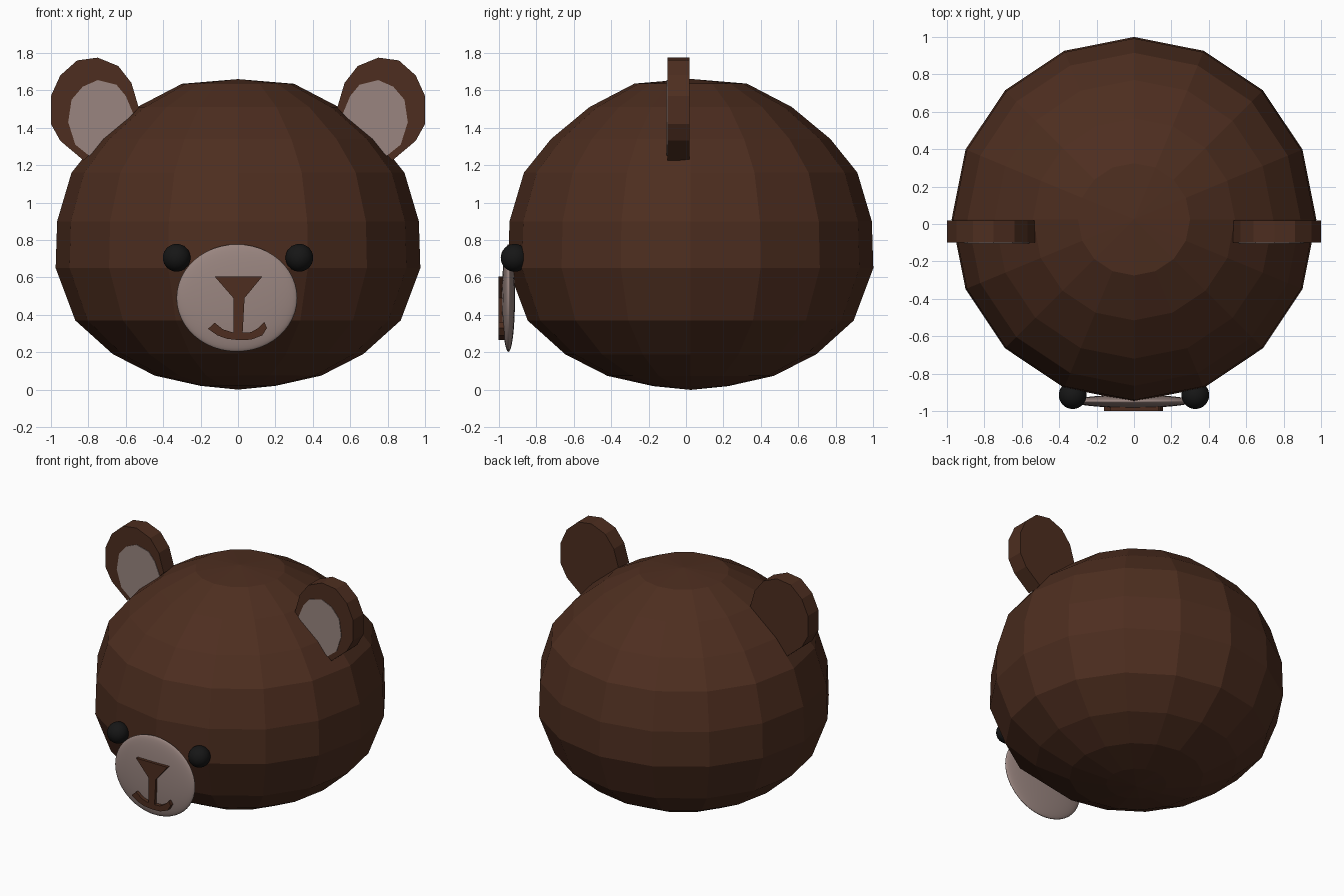
import bpy, bmesh, math
from mathutils import Matrix

if "Cube" in bpy.data.objects:
    bpy.data.objects.remove(bpy.data.objects["Cube"])


def material(name, rgb):
    m = bpy.data.materials.new(name)
    m.diffuse_color = (*rgb, 1)
    m.use_nodes = True
    m.node_tree.nodes["Principled BSDF"].inputs["Base Color"].default_value = m.diffuse_color
    return m


BROWN = material("brown_fur", (0.075, 0.027, 0.014))
PALE = material("pale_skin", (0.32, 0.235, 0.215))
BLACK = material("black", (0.008, 0.008, 0.008))


def finish(name, bm, mat, smooth=False):
    bmesh.ops.recalc_face_normals(bm, faces=bm.faces)
    me = bpy.data.meshes.new(name)
    bm.to_mesh(me)
    bm.free()
    me.materials.append(mat)
    for p in me.polygons:
        p.use_smooth = smooth
    ob = bpy.data.objects.new(name, me)
    bpy.context.collection.objects.link(ob)
    return ob


def plate(name, outline, y0, y1, mat, side=1):
    """Front-facing (x, z) outline extruded from y0 to y1."""
    bm = bmesh.new()
    face = bm.faces.new([bm.verts.new((side * x, y0, z)) for x, z in outline])
    ext = bmesh.ops.extrude_face_region(bm, geom=[face], use_keep_orig=True)
    for v in ext["geom"]:
        if isinstance(v, bmesh.types.BMVert):
            v.co.y = y1
    return finish(name, bm, mat)


def ellipsoid(name, centre, radii, mat, segs=32, rings=16):
    bm = bmesh.new()
    bmesh.ops.create_uvsphere(bm, u_segments=segs, v_segments=rings, radius=1,
                              matrix=Matrix.Translation(centre) @ Matrix.Diagonal((*radii, 1)))
    return finish(name, bm, mat, True)


# Head: 16-sided lathe
profile = [(0.2, 0.02), (0.445, 0.075), (0.67, 0.19), (0.87, 0.37), (0.975, 0.65),
           (0.967, 0.90), (0.89, 1.16), (0.745, 1.34), (0.54, 1.51), (0.3, 1.635)]
N, CY = 16, 0.025
bm = bmesh.new()
rings = [[bm.verts.new((r * math.cos(2 * math.pi * i / N), CY + r * math.sin(2 * math.pi * i / N), z))
          for i in range(N)] for r, z in profile]
bottom, top = bm.verts.new((0, CY, 0)), bm.verts.new((0, CY, 1.66))
for i in range(N):
    j = (i + 1) % N
    bm.faces.new((bottom, rings[0][j], rings[0][i]))
    bm.faces.new((top, rings[-1][i], rings[-1][j]))
    for a, b in zip(rings, rings[1:]):
        bm.faces.new((a[i], a[j], b[j], b[i]))
finish("head", bm, BROWN)

# Ears: flat discs cut off along the head, with pale inner pads
ear = [(0.53, 1.505), (0.57, 1.64), (0.64, 1.73), (0.75, 1.775), (0.86, 1.76), (0.95, 1.68),
       (1.0, 1.57), (1.0, 1.42), (0.95, 1.33), (0.825, 1.225)]
pad = [(0.56, 1.475), (0.60, 1.57), (0.65, 1.63), (0.75, 1.655), (0.83, 1.62), (0.89, 1.55),
       (0.908, 1.43), (0.87, 1.31), (0.795, 1.25)]
for side, label in ((-1, "left"), (1, "right")):
    plate("ear_" + label, ear, -0.10, 0.02, BROWN, side)
    plate("inner_ear_" + label, pad, -0.104, -0.09, PALE, side)
    ellipsoid("eye_" + label, (side * 0.328, -0.915, 0.705), (0.074,) * 3, BLACK)

# Muzzle
ellipsoid("muzzle", (-0.006, -0.948, 0.49), (0.323, 0.035, 0.287), PALE, 48, 24)

# Nose and mouth in one raised piece
nose = [(-0.125, 0.605), (0.13, 0.605), (0.035, 0.49), (0.025, 0.305), (0.07, 0.307), (0.11, 0.33),
        (0.14, 0.362), (0.155, 0.33), (0.13, 0.29), (0.07, 0.267), (0.0, 0.265), (-0.06, 0.272),
        (-0.11, 0.29), (-0.16, 0.325), (-0.125, 0.358), (-0.08, 0.322), (-0.025, 0.305), (-0.025, 0.49)]
plate("nose_and_mouth", nose, -1.0, -0.955, BROWN)
